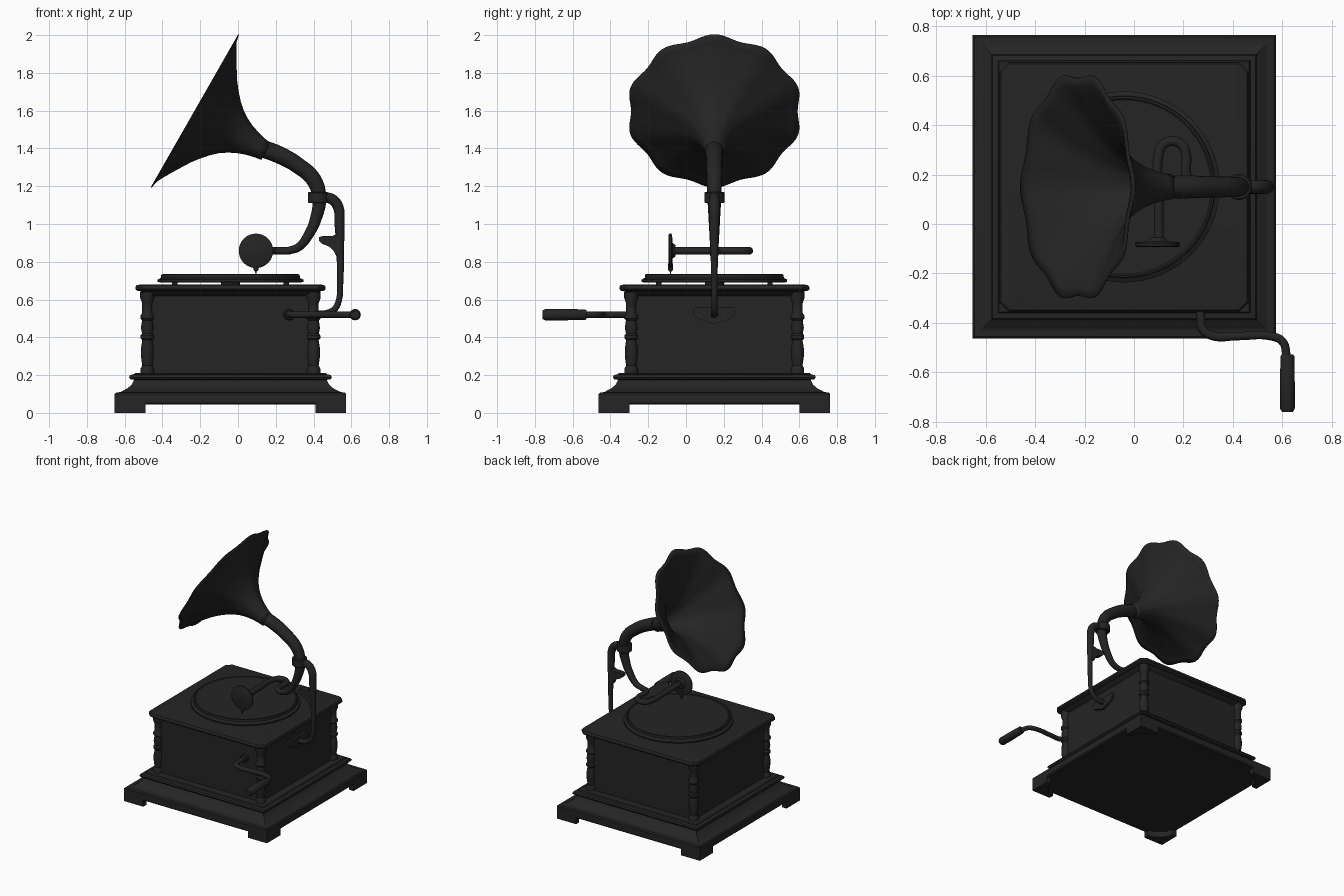
import bpy, bmesh, math
from mathutils import Matrix, Vector

CX, CY = -0.04, 0.15          # centre of the cabinet

black = bpy.data.materials.new("soft_black")
black.diffuse_color = (0.018, 0.018, 0.018, 1)


def finish(ob, angle=35):
    ob.data.materials.clear()
    ob.data.materials.append(black)
    bpy.ops.object.select_all(action='DESELECT')
    ob.select_set(True)
    bpy.context.view_layer.objects.active = ob
    bpy.ops.object.shade_smooth_by_angle(angle=math.radians(angle))
    return ob


def from_bmesh(name, bm, recalc=True):
    if recalc:
        bmesh.ops.recalc_face_normals(bm, faces=bm.faces)
    me = bpy.data.meshes.new(name)
    bm.to_mesh(me)
    bm.free()
    ob = bpy.data.objects.new(name, me)
    bpy.context.collection.objects.link(ob)
    return finish(ob)


def skin(name, rings, cap=True):
    """Join closed rings of points into a surface."""
    bm = bmesh.new()
    vs = [[bm.verts.new(p) for p in r] for r in rings]
    n = len(vs[0])
    for a, b in zip(vs, vs[1:]):
        for i in range(n):
            j = (i + 1) % n
            bm.faces.new((a[i], a[j], b[j], b[i]))
    if cap:
        bm.faces.new(vs[0])
        bm.faces.new(vs[-1])
    return from_bmesh(name, bm)


def square_moulding(name, profile, cut=0.0):
    """Stack of (half width, z) squares, corners cut off if wanted."""
    rings = []
    for h, z in profile:
        ring = []
        for sx, sy in ((1, 1), (-1, 1), (-1, -1), (1, -1)):
            if cut:
                pair = [(sx * h, sy * (h - cut)), (sx * (h - cut), sy * h)]
                ring += pair if sx * sy > 0 else pair[::-1]
            else:
                ring.append((sx * h, sy * h))
        rings.append([(CX + x, CY + y, z) for x, y in ring])
    return skin(name, rings)


def lathe(name, profile, matrix, n=32, lobes=0, amp=0.0, cap=True):
    """Turn (radius, height) around local z; lobes scallop the wide end."""
    rmax = max(r for r, _ in profile)
    rings = []
    for r, h in profile:
        ring = []
        for i in range(n):
            a = 2 * math.pi * i / n
            rr = r + amp * (r / rmax) ** 2 * (math.cos(lobes * a) - 1)
            ring.append(matrix @ Vector((rr * math.cos(a), rr * math.sin(a), h)))
        rings.append(ring)
    return skin(name, rings, cap)


def tube(name, points):
    """Smooth pipe through (x, y, z, radius) points."""
    cu = bpy.data.curves.new(name, 'CURVE')
    cu.dimensions = '3D'
    cu.bevel_depth = 1.0
    cu.bevel_resolution = 6
    cu.resolution_u = 8
    cu.use_fill_caps = True
    sp = cu.splines.new('BEZIER')
    sp.bezier_points.add(len(points) - 1)
    for bp, (x, y, z, r) in zip(sp.bezier_points, points):
        bp.co = (x, y, z)
        bp.radius = r
        bp.handle_left_type = bp.handle_right_type = 'AUTO'
    ob = bpy.data.objects.new(name, cu)
    bpy.context.collection.objects.link(ob)
    bpy.ops.object.select_all(action='DESELECT')
    ob.select_set(True)
    bpy.context.view_layer.objects.active = ob
    bpy.ops.object.convert(target='MESH')
    return finish(bpy.context.view_layer.objects.active)


def prism(name, pts, vec):
    v = Vector(vec)
    return skin(name, [[Vector(p) for p in pts], [Vector(p) + v for p in pts]])


def at(x, y, z):
    return Matrix.Translation((x, y, z))


# Cabinet: plinth with cove and bead, body, lid
square_moulding("plinth", [
    (0.605, 0.045), (0.613, 0.053), (0.613, 0.1), (0.605, 0.108), (0.582, 0.11),
    (0.57, 0.117), (0.545, 0.13), (0.522, 0.15), (0.51, 0.175), (0.53, 0.178),
    (0.537, 0.188), (0.532, 0.2), (0.51, 0.205), (0.505, 0.212)])
for name, hx, hy in (("body_front_back", 0.415, 0.447), ("body_sides", 0.447, 0.415)):
    prism(name, [(CX + sx * hx, CY + sy * hy, 0.2)
                 for sx, sy in ((1, 1), (-1, 1), (-1, -1), (1, -1))], (0, 0, 0.44))
square_moulding("lid", [
    (0.44, 0.61), (0.452, 0.625), (0.468, 0.632), (0.475, 0.643), (0.495, 0.647),
    (0.503, 0.655), (0.503, 0.667), (0.497, 0.676), (0.475, 0.68)], cut=0.035)

# Feet and turned columns at the four corners
column = [(0.036, 0.2), (0.036, 0.235), (0.027, 0.25), (0.034, 0.3), (0.034, 0.34),
          (0.027, 0.385), (0.036, 0.395), (0.036, 0.41), (0.028, 0.42), (0.034, 0.45),
          (0.028, 0.49), (0.037, 0.5), (0.037, 0.515), (0.027, 0.53), (0.027, 0.58),
          (0.038, 0.61), (0.038, 0.64)]
foot = [(0.613, 0.613), (0.45, 0.613), (0.45, 0.575), (0.5, 0.56),
        (0.56, 0.5), (0.575, 0.45), (0.613, 0.45)]
for sx, sy, tag in ((1, 1, "back_right"), (-1, 1, "back_left"),
                    (-1, -1, "front_left"), (1, -1, "front_right")):
    lathe("column_" + tag, column, at(CX + sx * 0.44, CY + sy * 0.44, 0), 20)
    prism("foot_" + tag, [(CX + sx * x, CY + sy * y, 0) for x, y in foot], (0, 0, 0.06))

# Turntable on four studs, with spindle boss under it
lathe("turntable", [(0.37, 0.69), (0.386, 0.694), (0.386, 0.705), (0.368, 0.715),
                    (0.366, 0.732), (0.358, 0.735), (0.352, 0.73)], at(CX, CY, 0), 64)
lathe("spindle_boss", [(0.05, 0.67), (0.05, 0.7)], at(CX, CY, 0), 16)
for i in range(4):
    a = i * math.pi / 2
    lathe("turntable_stud_%d" % i, [(0.014, 0.67), (0.014, 0.7)],
          at(CX + 0.295 * math.cos(a), CY + 0.295 * math.sin(a), 0), 12)

# Horn bell, scalloped at the rim
axis = Matrix(((0.496, 0, 0.868, -0.23), (0, -1, 0, CY), (0.868, 0, -0.496, 1.6), (0, 0, 0, 1)))
horn = lathe("horn_bell", [
    (0.466, 0), (0.425, 0.008), (0.392, 0.025), (0.345, 0.052), (0.295, 0.083),
    (0.247, 0.113), (0.205, 0.145), (0.163, 0.182), (0.128, 0.22), (0.1, 0.262),
    (0.079, 0.305), (0.063, 0.35), (0.052, 0.395), (0.046, 0.435)],
    axis, 120, 10, 0.013, cap=False)
shell = horn.modifiers.new("thickness", 'SOLIDIFY')
shell.thickness = 0.005
shell.offset = -1

# Curved neck and looping tone arm
tube("horn_neck", [
    (0.12, CY, 1.403, 0.047), (0.22, CY, 1.365, 0.046), (0.32, CY, 1.308, 0.043),
    (0.40, CY, 1.235, 0.041), (0.43, CY, 1.14, 0.037), (0.414, CY, 1.035, 0.031),
    (0.375, CY, 0.945, 0.026), (0.32, CY, 0.877, 0.022), (0.265, CY, 0.858, 0.02)])
arc = [(0.155 - 0.055 * math.cos(a), 0.28 + 0.055 * math.sin(a), 0.858, 0.02)
       for a in [math.pi * i / 4 for i in range(5)]]
tube("tone_arm", [(0.1, -0.075, 0.858, 0.02), (0.1, 0.1, 0.858, 0.02)] + arc +
     [(0.212, 0.2, 0.858, 0.02), (0.228, 0.163, 0.858, 0.02), (0.275, CY, 0.858, 0.02)])

# Sound box and needle
facing = at(0.095, 0, 0.858) @ Matrix.Rotation(math.pi / 2, 4, 'X')
lathe("sound_box", [(0.03, 0.055), (0.04, 0.07), (0.085, 0.074), (0.091, 0.078),
                    (0.091, 0.088), (0.084, 0.092)], facing, 40)
lathe("needle_holder", [(0.01, 0.75), (0.013, 0.76), (0.013, 0.79)], at(0.095, -0.082, 0), 12)
lathe("needle", [(0.002, 0.733), (0.006, 0.76)], at(0.095, -0.082, 0), 8)

# Support: clamp, back bracket, cradle prong and wall plate
lathe("neck_clamp", [(0.048, 1.11), (0.053, 1.115), (0.053, 1.165), (0.048, 1.17)],
      at(0.424, CY, 0), 28)
tube("support_bracket", [
    (0.45, CY, 1.14, 0.028), (0.497, CY, 1.132, 0.028), (0.53, CY, 1.09, 0.028),
    (0.537, CY, 1.0, 0.026), (0.541, CY, 0.85, 0.02), (0.541, CY, 0.68, 0.016),
    (0.535, CY, 0.6, 0.016), (0.512, CY, 0.55, 0.017), (0.47, CY, 0.527, 0.018),
    (0.40, CY, 0.522, 0.02)])
prism("cradle_prong", [(x, CY - 0.022, z) for x, z in (
    (0.43, 0.93), (0.45, 0.937), (0.5, 0.937), (0.53, 0.95), (0.545, 0.83), (0.52, 0.83),
    (0.505, 0.86), (0.48, 0.882), (0.445, 0.895), (0.43, 0.91))], (0, 0.044, 0))
prism("wall_plate", [(0.40, CY + y, z) for y, z in (
    (-0.1, 0.56), (-0.11, 0.545), (-0.11, 0.52), (-0.09, 0.5), (0, 0.468),
    (0.09, 0.5), (0.11, 0.52), (0.11, 0.545), (0.1, 0.56))], (0.025, 0, 0))

# Winding crank
tube("crank_rod", [
    (0.27, -0.28, 0.52, 0.018), (0.27, -0.38, 0.52, 0.018), (0.278, -0.425, 0.52, 0.018),
    (0.315, -0.451, 0.52, 0.018), (0.42, -0.453, 0.52, 0.017), (0.55, -0.453, 0.52, 0.017),
    (0.6, -0.475, 0.52, 0.017), (0.618, -0.54, 0.52, 0.017)])
lathe("crank_collar", [(0.03, 0.28), (0.03, 0.312), (0.024, 0.318)],
      at(0.27, 0, 0.52) @ Matrix.Rotation(math.pi / 2, 4, 'X'), 20)
lathe("crank_handle", [(0.024, 0.528), (0.028, 0.535), (0.03, 0.65), (0.03, 0.745),
                       (0.022, 0.76)],
      at(0.62, 0, 0.52) @ Matrix.Rotation(math.pi / 2, 4, 'X'), 24)
